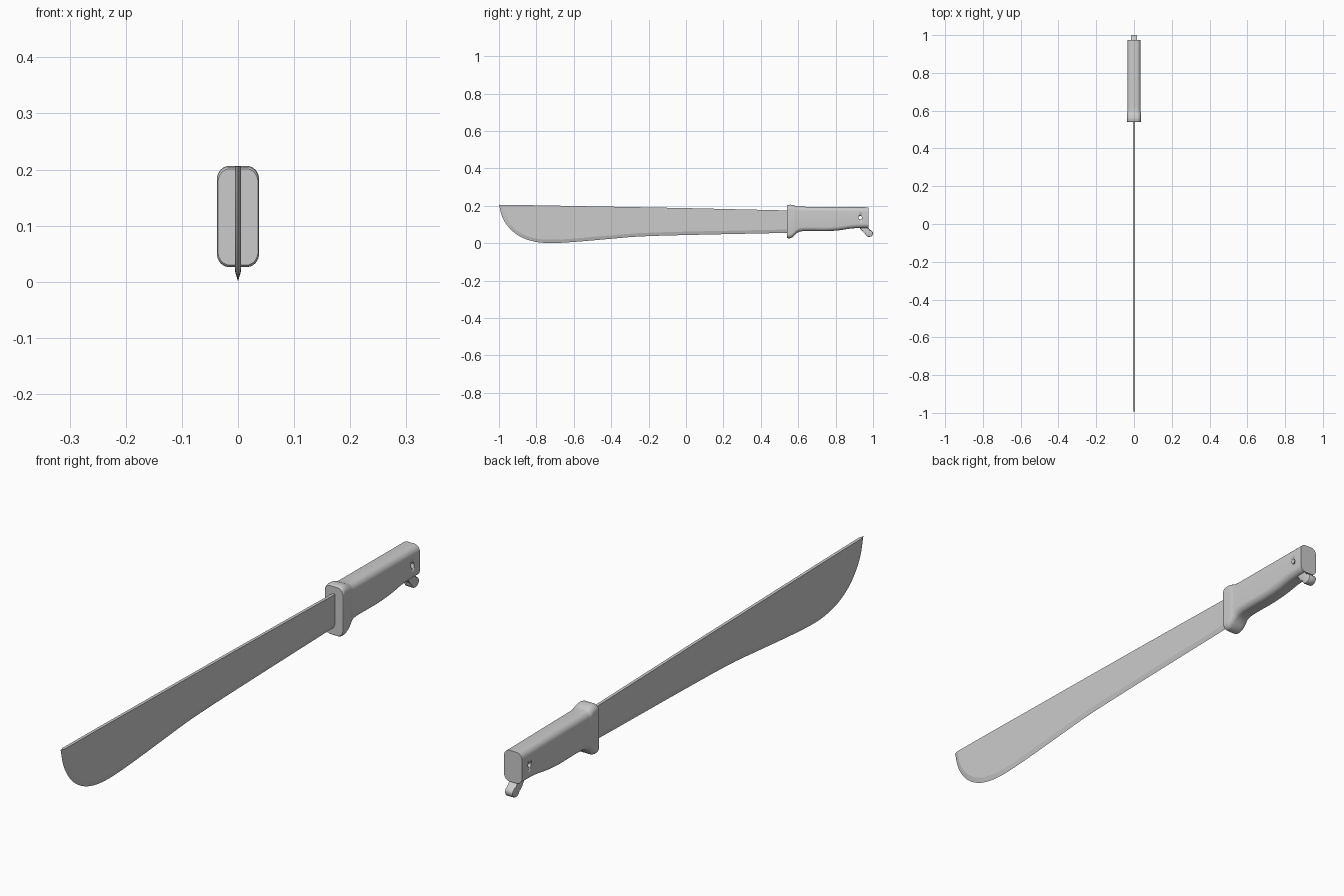
import bpy, bmesh, math
from mathutils import Vector

if "Cube" in bpy.data.objects:
    bpy.data.objects.remove(bpy.data.objects["Cube"])


def smooth_path(pts, n):
    """Catmull-Rom samples through 2D points."""
    p = [Vector(q) for q in pts]
    p = [2 * p[0] - p[1]] + p + [2 * p[-1] - p[-2]]
    out = []
    for i in range(1, len(p) - 2):
        a, b, c, d = p[i - 1:i + 3]
        for k in range(n):
            t = k / n
            out.append(0.5 * (2 * b + (c - a) * t + (2 * a - 5 * b + 4 * c - d) * t * t
                              + (3 * b - a - 3 * c + d) * t ** 3))
    return out + [p[-2]]


def lerp_table(table, y):
    for (y0, z0), (y1, z1) in zip(table, table[1:]):
        if y <= y1:
            return z0 + (z1 - z0) * (y - y0) / (y1 - y0)
    return table[-1][1]


def finish(name, bm, angle=30):
    bmesh.ops.remove_doubles(bm, verts=bm.verts, dist=1e-5)
    bmesh.ops.recalc_face_normals(bm, faces=bm.faces)
    me = bpy.data.meshes.new(name)
    bm.to_mesh(me)
    bm.free()
    ob = bpy.data.objects.new(name, me)
    bpy.context.collection.objects.link(ob)
    bpy.ops.object.select_all(action='DESELECT')
    bpy.context.view_layer.objects.active = ob
    ob.select_set(True)
    bpy.ops.object.shade_smooth_by_angle(angle=math.radians(angle))
    return ob


def loft(bm, rings):
    """Skin closed rings of coordinates and cap both ends."""
    vs = [[bm.verts.new(c) for c in r] for r in rings]
    n = len(vs[0])
    for a, b in zip(vs, vs[1:]):
        for i in range(n):
            bm.faces.new((a[i], a[(i + 1) % n], b[(i + 1) % n], b[i]))
    bm.faces.new(vs[0])
    bm.faces.new(vs[-1])


# blade: flat plate with a ground cutting edge
T, GRIND = 0.0055, 0.018
spine = [(-1, 0.206), (-0.8, 0.203), (0, 0.188), (0.56, 0.175)]
edge = smooth_path([(-1, 0.206), (-0.982, 0.14), (-0.945, 0.082), (-0.89, 0.038), (-0.82, 0.011),
                    (-0.73, 0.001), (-0.6, 0.007), (-0.4, 0.024), (-0.25, 0.036),
                    (0, 0.044), (0.56, 0.056)], 5)
rings = []
for i, p in enumerate(edge):
    d = (edge[min(i + 1, len(edge) - 1)] - edge[max(i - 1, 0)]).normalized()
    q = p + Vector((-d.y, d.x)) * GRIND
    if i == len(edge) - 1:
        q.x = p.x
    top = lerp_table(spine, q.x)
    if i == 0:
        q.y = top
    q.y = min(q.y, top - 0.0003)
    rings.append([(0, p.x, p.y), (T, q.x, q.y), (T, q.x, top), (-T, q.x, top), (-T, q.x, q.y)])
bm = bmesh.new()
loft(bm, rings)
finish("blade", bm, 8)

# grip: rounded-rectangle sections following the top and bottom outlines
top_line = [(0.54, 0.202), (0.545, 0.205), (0.56, 0.207), (0.575, 0.204), (0.59, 0.198),
            (0.61, 0.196), (0.75, 0.195), (0.975, 0.193)]
low_line = smooth_path([(0.54, 0.029), (0.545, 0.026), (0.56, 0.027), (0.575, 0.036), (0.592, 0.053),
                        (0.615, 0.063), (0.66, 0.065), (0.75, 0.064), (0.82, 0.069),
                        (0.88, 0.078), (0.93, 0.081), (0.975, 0.081)], 3)


def grip_ring(y, lo, hi, w, r=0.02, seg=6):
    ring = []
    for k, (sx, sz) in enumerate([(1, 1), (-1, 1), (-1, -1), (1, -1)]):
        cz = hi - r if sz > 0 else lo + r
        for j in range(seg + 1):
            a = math.pi / 2 * (k + j / seg)
            x = sx * (w - r) + r * math.cos(a)
            crown = 0.003 * sz * (1 - (x / w) ** 2) - 0.003 * sz
            ring.append((x, y, cz + r * math.sin(a) + crown))
    return ring


rings = []
for p in low_line:
    w = 0.0375 if p.x < 0.59 else 0.0355
    w -= 0.002 * max(0, (0.545 - p.x) / 0.005)
    rings.append(grip_ring(p.x, p.y, lerp_table(top_line, p.x), w))
bm = bmesh.new()
loft(bm, rings)
grip = finish("grip", bm, 35)

# lanyard hole through the grip
bm = bmesh.new()
bmesh.ops.create_cone(bm, cap_ends=True, segments=20, radius1=0.009, radius2=0.009, depth=0.2)
for v in bm.verts:
    v.co = Vector((v.co.z, v.co.x + 0.932, v.co.y + 0.137))
cutter = finish("hole_cutter", bm)
cutter.hide_render = True
mod = grip.modifiers.new("hole", 'BOOLEAN')
mod.operation = 'DIFFERENCE'
mod.solver = 'EXACT'
mod.object = cutter
bpy.context.view_layer.objects.active = grip
bpy.ops.object.modifier_apply(modifier="hole")
bpy.data.objects.remove(cutter)

# hooked peg under the pommel
outline = [(0.962, 0.092), (0.925, 0.09), (0.932, 0.076), (0.948, 0.066), (0.958, 0.055)]
for j in range(11):
    a = math.radians(185 + 205 * j / 10)
    outline.append((0.979 + 0.021 * math.cos(a), 0.053 + 0.019 * math.sin(a)))
outline += [(0.986, 0.071), (0.97, 0.079)]
bm = bmesh.new()
loft(bm, [[(x, y, z) for y, z in outline] for x in (-0.016, 0.016)])
rim = [e for e in bm.edges if abs(e.verts[0].co.x - e.verts[1].co.x) < 1e-6]
bmesh.ops.bevel(bm, geom=rim, offset=0.004, segments=2, affect='EDGES', profile=0.5)
finish("pommel_peg", bm, 40)
